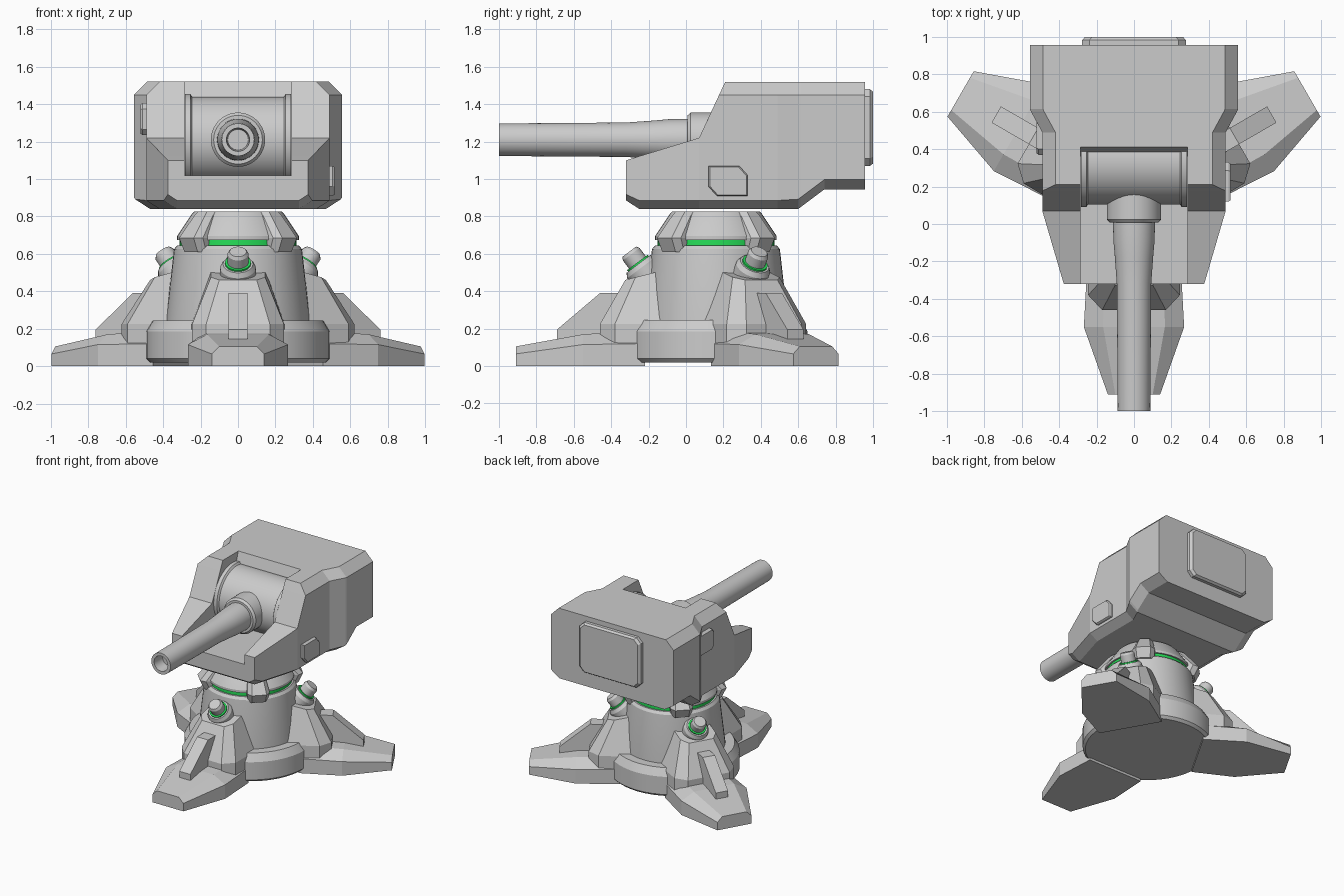
import bpy, bmesh
from math import radians, sin, cos, pi
from mathutils import Matrix, Vector

if "Cube" in bpy.data.objects:
    bpy.data.objects.remove(bpy.data.objects["Cube"])

CENTRE = Matrix.Translation((0, 0.16, 0))
green = bpy.data.materials.new("green_glow")
green.diffuse_color = (0.02, 0.75, 0.1, 1)
green.use_nodes = True
green.node_tree.nodes["Principled BSDF"].inputs["Base Color"].default_value = green.diffuse_color


def finish(name, bm, mat=None, smooth=False, material=None):
    bmesh.ops.remove_doubles(bm, verts=bm.verts, dist=1e-5)
    bmesh.ops.recalc_face_normals(bm, faces=bm.faces)
    mesh = bpy.data.meshes.new(name)
    bm.to_mesh(mesh)
    bm.free()
    if mat:
        mesh.transform(mat)
    ob = bpy.data.objects.new(name, mesh)
    bpy.context.collection.objects.link(ob)
    if material:
        mesh.materials.append(material)
    bpy.ops.object.select_all(action='DESELECT')
    ob.select_set(True)
    bpy.context.view_layer.objects.active = ob
    if smooth:
        bpy.ops.object.shade_smooth_by_angle(angle=radians(25))
    return ob


def loft(name, rings, mat=None):
    """Skin a list of equal-length point rings and cap both ends."""
    bm = bmesh.new()
    vs = [[bm.verts.new(p) for p in r] for r in rings]
    n = len(rings[0])
    for a, b in zip(vs, vs[1:]):
        for i in range(n):
            bm.faces.new((a[i], a[(i + 1) % n], b[(i + 1) % n], b[i]))
    bm.faces.new(vs[0])
    bm.faces.new(vs[-1])
    return finish(name, bm, mat)


def lathe(name, prof, mat=None, seg=48, material=None):
    """Revolve (radius, height) pairs around local z."""
    bm = bmesh.new()
    vs = [bm.verts.new((r, 0, z)) for r, z in prof]
    es = [bm.edges.new(e) for e in zip(vs, vs[1:])]
    bmesh.ops.spin(bm, geom=vs + es, cent=(0, 0, 0), axis=(0, 0, 1),
                   angle=2 * pi, steps=seg, use_duplicate=False)
    return finish(name, bm, mat, True, material)


def plate(name, outline, depth, inset, mat):
    """Flat panel with a bevelled outer rim; local z is outward."""
    k = [(x * inset, y * inset) for x, y in outline]
    return loft(name, [[(x, y, -0.04) for x, y in outline],
                       [(x, y, depth * 0.6) for x, y in outline],
                       [(x, y, depth) for x, y in k]], mat)


# Pedestal: base ring, column, glowing band, neck
lathe("base_ring", [(0, .02), (.47, .02), (.49, .04), (.49, .185), (.455, .245), (0, .245)], CENTRE)
lathe("column", [(0, .2), (.385, .2), (.385, .245), (.342, .625), (.325, .645), (0, .645)], CENTRE)
lathe("glow_band", [(0, .64), (.312, .64), (.312, .68), (0, .68)], CENTRE, material=green)
lathe("neck", [(0, .675), (.325, .675), (.325, .695), (.245, .815), (.235, .825), (0, .825)], CENTRE)

# Four clamps around the neck
for i in range(4):
    m = CENTRE @ Matrix.Rotation(radians(45 + 90 * i), 4, 'Z')
    levels = [(.355, .05, .075, .61), (.39, .055, .085, .685), (.29, .04, .06, .805), (.27, .035, .055, .825)]
    loft(f"neck_clamp_{i}", [[(.18, -wi, z), (r - .04, -wi, z), (r, -w, z), (r, w, z), (r - .04, wi, z), (.18, wi, z)]
                             for r, w, wi, z in levels], m)

# Three legs: foot, buttress, rib, knob
for i, ang in enumerate((-90, 30, 150)):
    m = CENTRE @ Matrix.Rotation(radians(ang), 4, 'Z')
    secs = [(.38, .25, .12, .16, .19), (.71, .268, .115, .165, .17), (1.07, .14, .065, .10, .105)]
    loft(f"foot_{i}", [[(d, -w, 0), (d, w, 0), (d, w, zs), (d, tw, zt), (d, -tw, zt), (d, -w, zs)]
                       for d, w, zs, tw, zt in secs], m)

    low = [(.25, .25), (.54, .245), (.62, .17)]
    top = [(.25, .145, .52), (.43, .145, .475), (.485, .10, .46)]
    ring = lambda pts: [(d, -w, z) for d, w, z in pts] + [(d, w, z) for d, w, z in reversed(pts)]
    loft(f"buttress_{i}", [ring([(d, w, .1) for d, w in low]),
                           ring([(d, w, .225) for d, w in low]), ring(top)], m)

    side = [(.85, .12), (.85, .195), (.62, .39), (.45, .39), (.45, .12)]
    loft(f"rib_{i}", [[(d, s, z) for d, z in side] for s in (-.05, .05)], m)

    tilt = Vector((.6, 0, .8)).to_track_quat('Z', 'Y').to_matrix().to_4x4()
    k = m @ Matrix.Translation((.33, 0, .434)) @ tilt
    lathe(f"knob_collar_{i}", [(0, 0), (.095, 0), (.095, .115), (.08, .14), (0, .14)], k, 24)
    lathe(f"knob_glow_{i}", [(0, .13), (.069, .13), (.069, .15), (0, .15)], k, 24, green)
    lathe(f"knob_cap_{i}", [(0, .1), (.056, .1), (.056, .205), (.045, .222), (0, .222)], k, 24)

# Turret head: stations are y, half width, top, top chamfer, bottom, bottom chamfer
stations = [(-.32, .375, 1.10, 0, .885, .05), (-.25, .396, 1.122, 0, .84, .07), (.07, .49, 1.22, 0, .84, .07),
            (.177, .49, 1.45, 0, .84, .07), (.21, .49, 1.52, .07, .84, .07), (.49, .49, 1.52, .07, .84, .07),
            (.60, .55, 1.52, .07, .84, .08), (.615, .557, 1.52, .07, .851, .08),
            (.74, .557, 1.52, .07, .945, .08), (.957, .557, 1.52, .07, .945, .08)]
rings = []
for y, w, zt, ct, zb, cb in stations:
    half = [(w - cb, zb), (w, zb + cb * .65), (w, zt - ct), (w - ct, zt)]
    rings.append([(x, y, z) for x, z in half] + [(-x, y, z) for x, z in reversed(half)])
head = loft("turret_head", rings)

# Gun slot cut into the head
slot = [(-1, 1.02), (.36, 1.02), (.385, 1.44), (.415, 1.53), (.415, 1.8), (-1, 1.8)]
cutter = loft("slot_cutter", [[(x, y, z) for y, z in slot] for x in (-.285, .285)])
cutter.hide_render = True
mod = head.modifiers.new("slot", 'BOOLEAN')
mod.operation, mod.solver, mod.object = 'DIFFERENCE', 'EXACT', cutter
bpy.context.view_layer.objects.active = head
bpy.ops.object.modifier_apply(modifier="slot")
bpy.data.objects.remove(cutter)

# Gun drum and barrel
lathe("gun_drum", [(0, -.284), (.245, -.284), (.245, -.255), (.23, -.245),
                   (.23, .245), (.245, .255), (.245, .284), (0, .284)],
      Matrix.Translation((0, .335, 1.21)) @ Matrix.Rotation(pi / 2, 4, 'Y'), 64)
lathe("barrel", [(0, -.3), (.145, -.3), (.145, -.025), (.13, -.008), (.112, -.008), (.11, .09), (.102, .18), (.092, .32),
                 (.087, 1.0), (.062, 1.0), (.055, .9), (0, .9)],
      Matrix.Translation((0, 0, 1.21)) @ Matrix.Rotation(pi / 2, 4, 'X'))


# Panels: back hatch and two side plates
def chamfered(w, h, c):
    return [(w, h - c), (w - c, h), (c - w, h), (-w, h - c), (-w, c - h), (c - w, -h), (w - c, -h), (w, c - h)]


def facing(pos, out):
    z = Vector(out)
    up = Vector((0, 0, 1))
    x = up.cross(z)
    return Matrix.Translation(pos) @ Matrix((x, up, z)).transposed().to_4x4()


plate("back_hatch", chamfered(.278, .205, .04), .043, .94, facing((0, .957, 1.275), (0, 1, 0)))
cut = [(.105, .03), (.06, .08), (-.105, .08), (-.105, -.03), (-.06, -.08), (.105, -.08)]
plate("right_plate", cut, .025, .93, facing((.49, .225, .99), (1, 0, 0)))
plate("left_plate", chamfered(.1, .085, .03), .025, .93, facing((-.495, .47, 1.32), (-1, 0, 0)))
